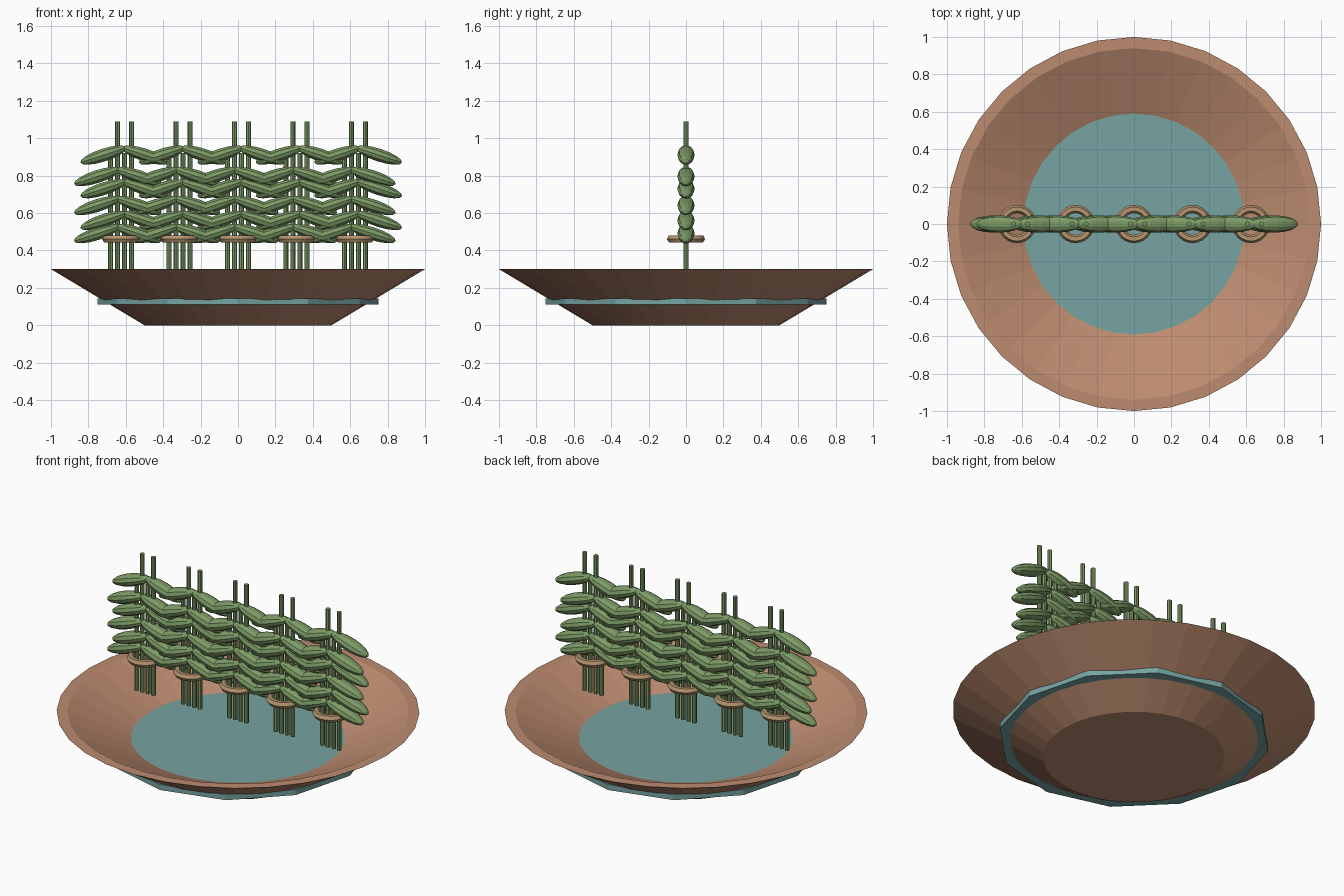
import bpy, bmesh, math
from mathutils import Matrix

cube = bpy.data.objects.get("Cube")
if cube:
    bpy.data.objects.remove(cube, do_unlink=True)


def material(name, rgb):
    m = bpy.data.materials.new(name)
    m.use_nodes = True
    m.diffuse_color = (*rgb, 1)
    m.node_tree.nodes["Principled BSDF"].inputs["Base Color"].default_value = (*rgb, 1)
    return m


CLAY = material("terracotta", (0.51, 0.26, 0.16))
WATER = material("water_teal", (0.18, 0.37, 0.36))
GREEN = material("bamboo_green", (0.2, 0.32, 0.13))
TAN = material("ring_tan", (0.47, 0.3, 0.16))


def finish(name, bm, mat):
    bmesh.ops.recalc_face_normals(bm, faces=bm.faces)
    mesh = bpy.data.meshes.new(name)
    bm.to_mesh(mesh)
    bm.free()
    mesh.materials.append(mat)
    obj = bpy.data.objects.new(name, mesh)
    bpy.context.collection.objects.link(obj)
    return obj


def lathe(name, profile, sides, mat, closed=False, centre=(0, 0, 0)):
    """Turn a (radius, height) profile around z; open profiles get end caps."""
    bm = bmesh.new()
    rings = []
    for r, z in profile:
        angles = [math.tau * i / sides for i in range(sides)]
        rings.append([bm.verts.new((centre[0] + r * math.cos(a),
                                    centre[1] + r * math.sin(a),
                                    centre[2] + z)) for a in angles])
    pairs = list(zip(rings, rings[1:]))
    if closed:
        pairs.append((rings[-1], rings[0]))
    else:
        bm.faces.new(rings[0])
        bm.faces.new(rings[-1])
    for low, high in pairs:
        for i in range(sides):
            j = (i + 1) % sides
            bm.faces.new((low[i], low[j], high[j], high[i]))
    return finish(name, bm, mat)


# Wide dish and the sheet of water that pokes through its wall
lathe("bowl", [(0.5, 0), (1, 0.3), (0.94, 0.3), (0.45, 0.08)], 32, CLAY)
lathe("water", [(0.75, 0.11), (0.75, 0.143)], 12, WATER)

CLUMPS = [0.3125 * i for i in range(-2, 3)]
LEAF_ROWS = [0.91, 0.795, 0.73, 0.64, 0.56, 0.49]


def add_leaf(bm, x, z, side):
    """Slim pointed ellipsoid drooping away from the stalks."""
    place = (Matrix.Translation((x + side * 0.111, 0, z))
             @ Matrix.Rotation(side * math.radians(18), 4, "Y")
             @ Matrix.Diagonal((0.13, 0.046, 0.036, 1))
             @ Matrix.Rotation(math.radians(90), 4, "Y"))
    bmesh.ops.create_uvsphere(bm, u_segments=10, v_segments=8, radius=1, matrix=place)


for n, x in enumerate(CLUMPS, 1):
    # Binding ring
    hexagon = [(0.08 + 0.022 * math.cos(math.tau * k / 6),
                0.022 * math.sin(math.tau * k / 6)) for k in range(6)]
    lathe(f"ring_{n}", hexagon, 24, TAN, closed=True, centre=(x, 0, 0.462))

    # Four stalks in a line, every second one tall
    stalks = bmesh.new()
    for k in range(4):
        bottom, top = 0.25, (1.09 if k % 2 else 0.92)
        bmesh.ops.create_cone(
            stalks, cap_ends=True, segments=8, radius1=0.0135, radius2=0.0135,
            depth=top - bottom,
            matrix=Matrix.Translation((x + (k - 1.5) * 0.0375, 0, (top + bottom) / 2)))
    finish(f"stalks_{n}", stalks, GREEN)

    # Pairs of leaves, shifted alternately right and left
    leaves = bmesh.new()
    for row, z in enumerate(LEAF_ROWS):
        shift = -0.017 if row % 2 else 0.017
        for side in (-1, 1):
            add_leaf(leaves, x + shift, z, side)
    finish(f"leaves_{n}", leaves, GREEN)
